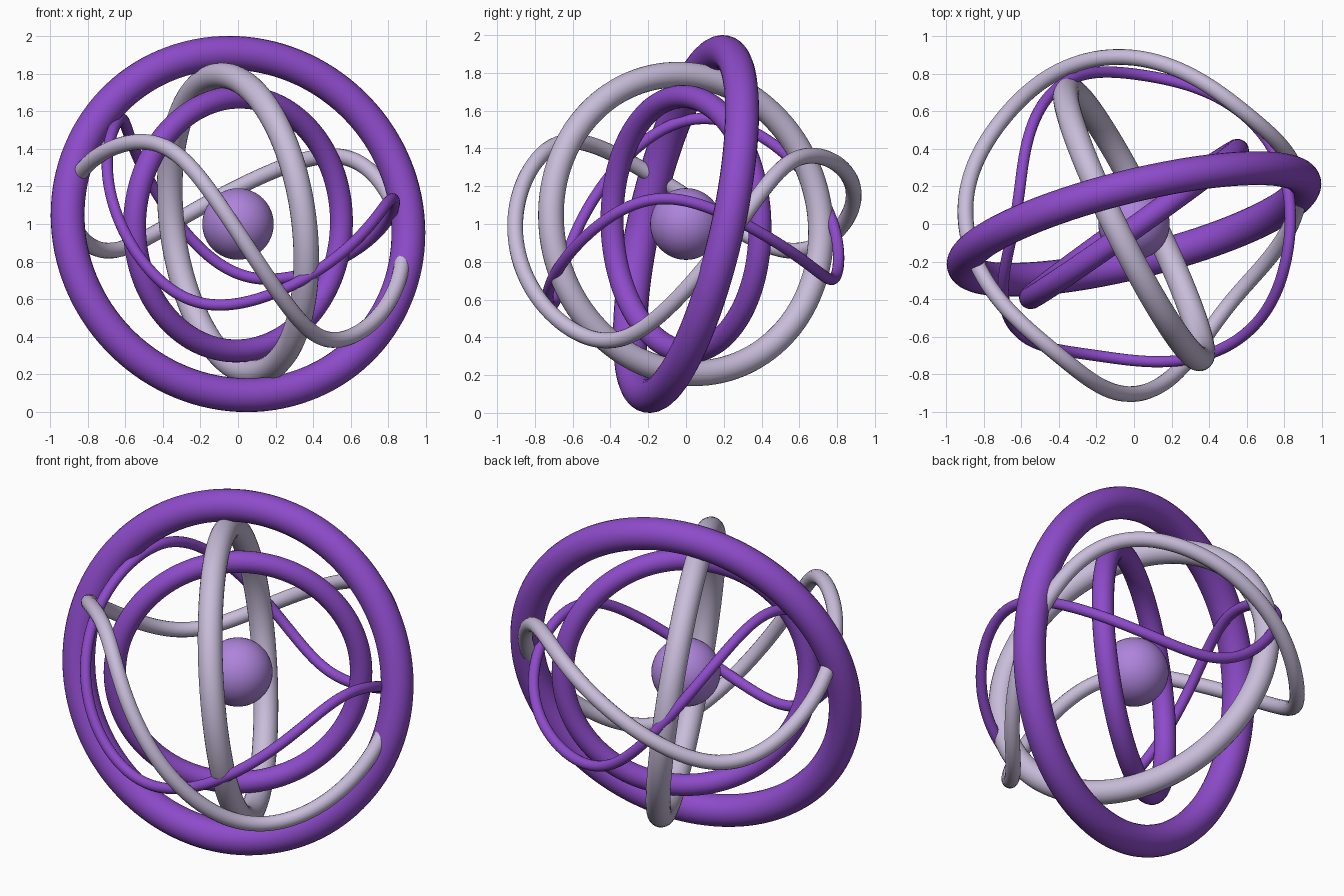
import bpy
import math
from mathutils import Vector, Matrix

if "Cube" in bpy.data.objects:
    bpy.data.objects.remove(bpy.data.objects["Cube"])

CENTRE = Vector((0, 0, 1))


def material(name, colour):
    m = bpy.data.materials.new(name)
    m.diffuse_color = (*colour, 1)
    m.use_nodes = True
    m.node_tree.nodes["Principled BSDF"].inputs["Base Color"].default_value = m.diffuse_color
    return m


purple = material("purple", (0.27, 0.07, 0.59))
lilac = material("lilac", (0.42, 0.23, 0.71))
pale = material("pale_lavender", (0.58, 0.51, 0.70))


def finish(name, mat):
    ob = bpy.context.object
    ob.name = name
    ob.data.materials.append(mat)
    bpy.ops.object.shade_smooth()


# Flat ring whose axis points along the given normal
def ring(name, radius, tube, normal, mat):
    turn = Vector(normal).to_track_quat('Z', 'Y').to_euler()
    bpy.ops.mesh.primitive_torus_add(
        location=CENTRE, rotation=turn, major_radius=radius, minor_radius=tube,
        major_segments=128, minor_segments=24)
    finish(name, mat)


# Closed tube waving twice up and down around a sphere, tilted up towards one heading
def wave_ring(name, radius, tube, swing, peak, tilt, heading, mat, steps=160):
    lean = math.radians(heading - 90)
    turn = Matrix.Rotation(math.radians(tilt), 3,
                           Vector((math.cos(lean), math.sin(lean), 0)))
    curve = bpy.data.curves.new(name, 'CURVE')
    curve.dimensions = '3D'
    curve.bevel_depth = tube
    curve.bevel_resolution = 6
    spline = curve.splines.new('POLY')
    spline.points.add(steps - 1)
    spline.use_cyclic_u = True
    for i, point in enumerate(spline.points):
        a = math.tau * i / steps
        lat = math.radians(swing) * math.cos(2 * (a - math.radians(peak)))
        p = Vector((math.cos(a) * math.cos(lat),
                    math.sin(a) * math.cos(lat), math.sin(lat))) * radius
        point.co = (*(turn @ p + CENTRE), 1)
    ob = bpy.data.objects.new(name, curve)
    bpy.context.collection.objects.link(ob)
    bpy.ops.object.select_all(action='DESELECT')
    bpy.context.view_layer.objects.active = ob
    ob.select_set(True)
    bpy.ops.object.convert(target='MESH')
    finish(name, mat)


# Core sphere
bpy.ops.mesh.primitive_uv_sphere_add(radius=0.19, location=CENTRE,
                                     segments=48, ring_count=24)
finish("core", lilac)

# Three flat rings
ring("outer_ring", 0.932, 0.09, (-0.235, 0.948, -0.215), purple)
ring("middle_ring", 0.796, 0.068, (0.89, 0.44, 0.12), pale)
ring("inner_ring", 0.675, 0.061, (-0.58, 0.815, 0.025), purple)

# Two waving rings
wave_ring("pale_wave", 0.905, 0.042, 26, 51, 17.2, 150, pale)
wave_ring("purple_wave", 0.84, 0.03, 25.4, -9, 17.1, 153, purple)
